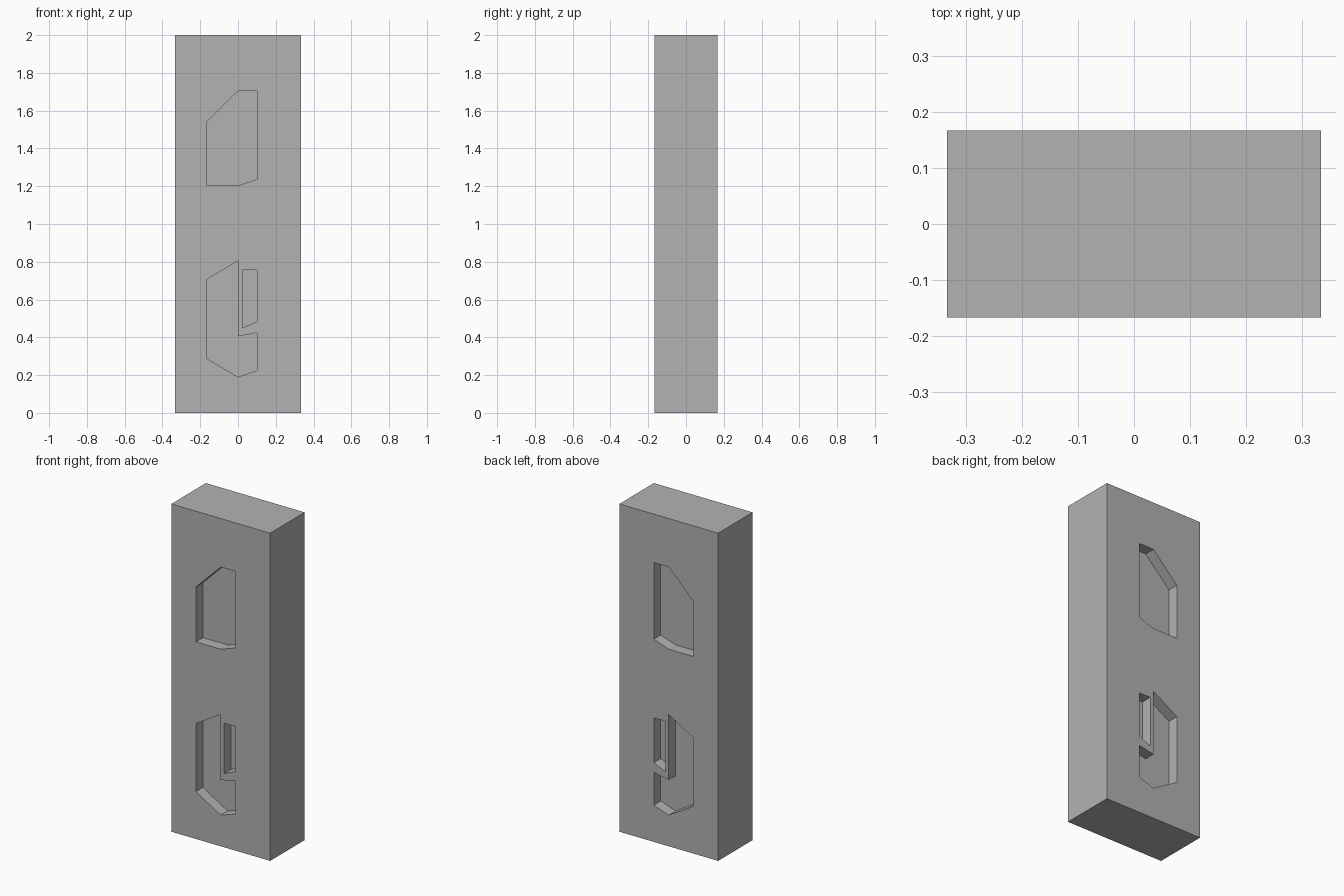
import bpy, bmesh

cube = bpy.data.objects.get("Cube")
if cube:
    bpy.data.objects.remove(cube, do_unlink=True)

WIDTH, THICK, HEIGHT = 0.667, 0.333, 2.0
DEPTH = 0.067    # depth of each recess
OVERLAP = 0.05   # cutter length outside the slab

# Recess outlines in x, z
RECESSES = {
    "upper_recess": [(-0.167, 1.203), (0, 1.203), (0.101, 1.237),
                     (0.101, 1.704), (0, 1.704), (-0.167, 1.538)],
    "lower_recess": [(-0.167, 0.289), (0, 0.19), (0.101, 0.224),
                     (0.101, 0.424), (0, 0.405), (0, 0.804), (-0.167, 0.705)],
    "slot_recess": [(0.023, 0.45), (0.101, 0.483), (0.101, 0.757), (0.023, 0.757)],
}

# Material
grey = bpy.data.materials.new("stone_grey")
grey.use_nodes = True
color = (0.448, 0.448, 0.448, 1)
grey.diffuse_color = color
grey.node_tree.nodes["Principled BSDF"].inputs["Base Color"].default_value = color


def prism(name, outline, y0, y1):
    """Extrude an x, z outline from y0 to y1."""
    bm = bmesh.new()
    face = bm.faces.new([bm.verts.new((x, y0, z)) for x, z in outline])
    extruded = bmesh.ops.extrude_face_region(bm, geom=[face])["geom"]
    verts = [v for v in extruded if isinstance(v, bmesh.types.BMVert)]
    bmesh.ops.translate(bm, verts=verts, vec=(0, y1 - y0, 0))
    bmesh.ops.recalc_face_normals(bm, faces=bm.faces)
    mesh = bpy.data.meshes.new(name)
    bm.to_mesh(mesh)
    bm.free()
    mesh.materials.append(grey)
    obj = bpy.data.objects.new(name, mesh)
    bpy.context.scene.collection.objects.link(obj)
    return obj


# Slab
w, t = WIDTH / 2, THICK / 2
slab = prism("slab", [(-w, 0), (w, 0), (w, HEIGHT), (-w, HEIGHT)], -t, t)

# Matching recesses in the front and back
bpy.context.view_layer.objects.active = slab
for name, outline in RECESSES.items():
    for side in (-1, 1):
        ends = sorted((side * (t - DEPTH), side * (t + OVERLAP)))
        cutter = prism(name + "_cutter", outline, *ends)
        cutter.hide_render = True
        cut = slab.modifiers.new(name, "BOOLEAN")
        cut.operation = "DIFFERENCE"
        cut.solver = "EXACT"
        cut.object = cutter
        bpy.ops.object.modifier_apply(modifier=cut.name)
        bpy.data.objects.remove(cutter, do_unlink=True)
